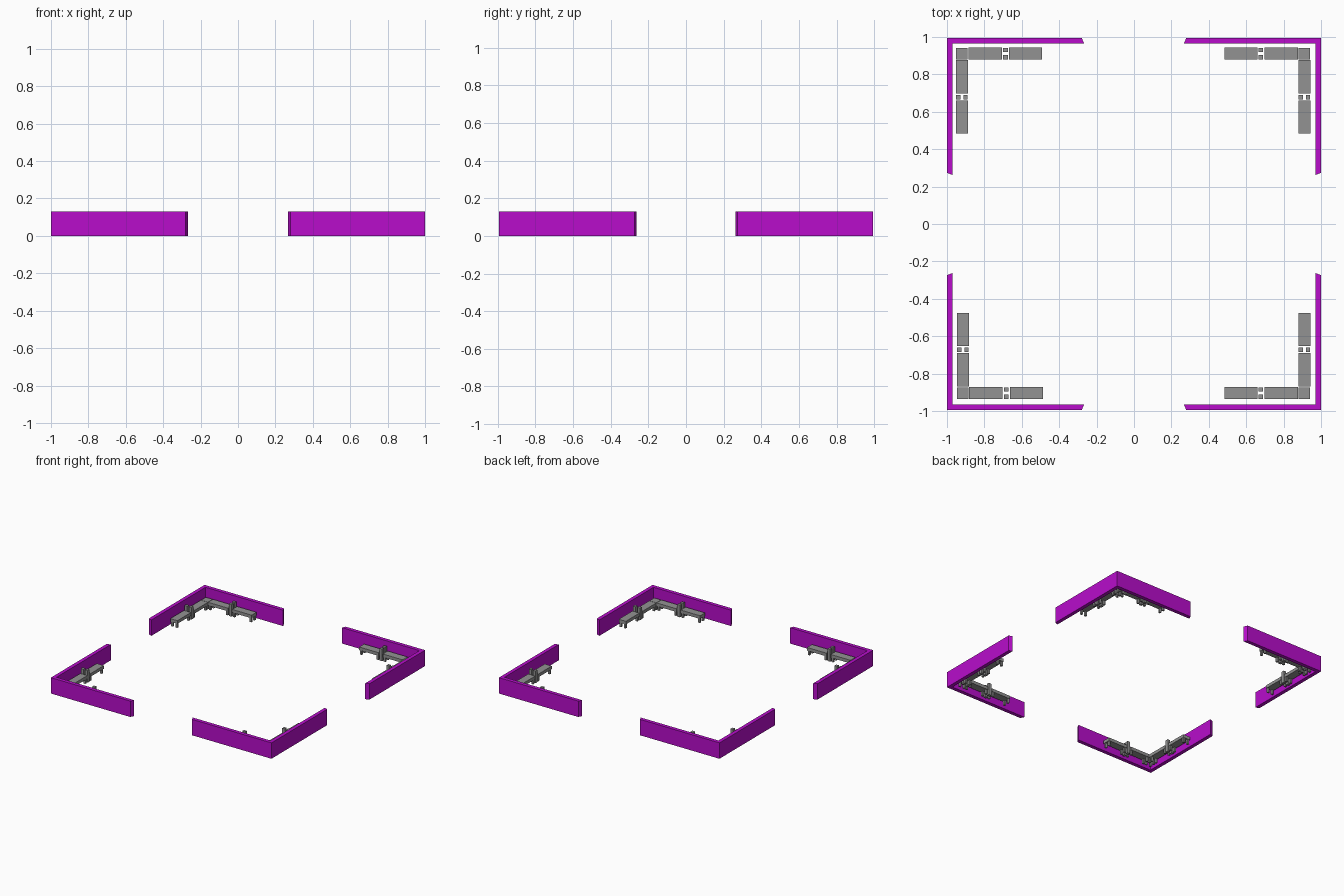
import bpy, bmesh
from mathutils import Matrix, Vector

if "Cube" in bpy.data.objects:
    bpy.data.objects.remove(bpy.data.objects["Cube"])


def material(name, rgb):
    m = bpy.data.materials.new(name)
    m.diffuse_color = (*rgb, 1)
    m.use_nodes = True
    m.node_tree.nodes["Principled BSDF"].inputs["Base Color"].default_value = m.diffuse_color
    return m


MAGENTA = material("magenta", (0.48, 0.004, 0.60))
GREY = material("mid grey", (0.29, 0.29, 0.29))


def finish(bm, name, mat):
    bmesh.ops.recalc_face_normals(bm, faces=bm.faces)
    me = bpy.data.meshes.new(name)
    bm.to_mesh(me)
    bm.free()
    me.materials.append(mat)
    ob = bpy.data.objects.new(name, me)
    bpy.context.collection.objects.link(ob)


def box(bm, x0, x1, y0, y1, z0, z1):
    size = Vector((x1 - x0, y1 - y0, z1 - z0))
    mid = Vector((x0 + x1, y0 + y1, z0 + z1)) / 2
    bmesh.ops.create_cube(bm, size=1, matrix=Matrix.Translation(mid) @ Matrix.Diagonal((*size, 1)))


SEAT_TOP, SEAT_BOTTOM, POST_TOP = 0.062, 0.036, 0.1
HALF = 0.032       # half the bench width
LEG = 0.016
PLANKS = [(0.034, 0.213), (0.252, 0.428)]

# corner name, side signs, centre of the corner seat
CORNERS = [("back_left", -1, 1, (-0.92, 0.911)), ("back_right", 1, 1, (0.911, 0.911)),
           ("front_left", -1, -1, (-0.915, -0.904)), ("front_right", 1, -1, (0.911, -0.904))]

for name, sx, sy, (cx, cy) in CORNERS:
    # L-shaped wall with slanted ends
    bm = bmesh.new()
    outline = [(1, 0.995), (1, 0.274), (0.97, 0.262), (0.97, 0.965), (0.266, 0.965), (0.28, 0.995)]
    face = bm.faces.new([bm.verts.new((sx * x, sy * y, 0)) for x, y in outline])
    top = bmesh.ops.extrude_face_region(bm, geom=[face])["geom"]
    bmesh.ops.translate(bm, vec=(0, 0, 0.13), verts=[v for v in top if isinstance(v, bmesh.types.BMVert)])
    finish(bm, name + "_wall", MAGENTA)

    # corner seat with four legs
    bm = bmesh.new()
    box(bm, cx - 0.031, cx + 0.031, cy - 0.031, cy + 0.031, SEAT_BOTTOM, SEAT_TOP)
    for i in (-1, 1):
        for j in (-1, 1):
            x, y = cx + i * 0.02, cy + j * 0.02
            box(bm, x - LEG / 2, x + LEG / 2, y - LEG / 2, y + LEG / 2, 0, SEAT_BOTTOM)
    finish(bm, name + "_corner_seat", GREY)

    # two bench arms: u runs away from the corner, v across the bench
    for arm in ("x", "y"):
        def arm_box(bm, u0, u1, v0, v1, z0, z1):
            if arm == "x":
                a, b = sorted((cx - sx * u0, cx - sx * u1))
                box(bm, a, b, cy + v0, cy + v1, z0, z1)
            else:
                a, b = sorted((cy - sy * u0, cy - sy * u1))
                box(bm, cx + v0, cx + v1, a, b, z0, z1)

        bm = bmesh.new()
        for u0, u1 in PLANKS:
            arm_box(bm, u0, u1, -HALF, HALF, SEAT_BOTTOM, SEAT_TOP)
            for u in (u0 + 0.004, u1 - LEG - 0.004):
                for v in (-0.028, 0.028 - LEG):
                    arm_box(bm, u, u + LEG, v, v + LEG, 0, SEAT_BOTTOM)
        finish(bm, f"{name}_bench_{arm}", GREY)

        # pair of taller posts between the planks
        bm = bmesh.new()
        for v in (-0.031, 0.008):
            arm_box(bm, 0.220, 0.245, v, v + 0.023, 0, POST_TOP)
        finish(bm, f"{name}_posts_{arm}", GREY)
